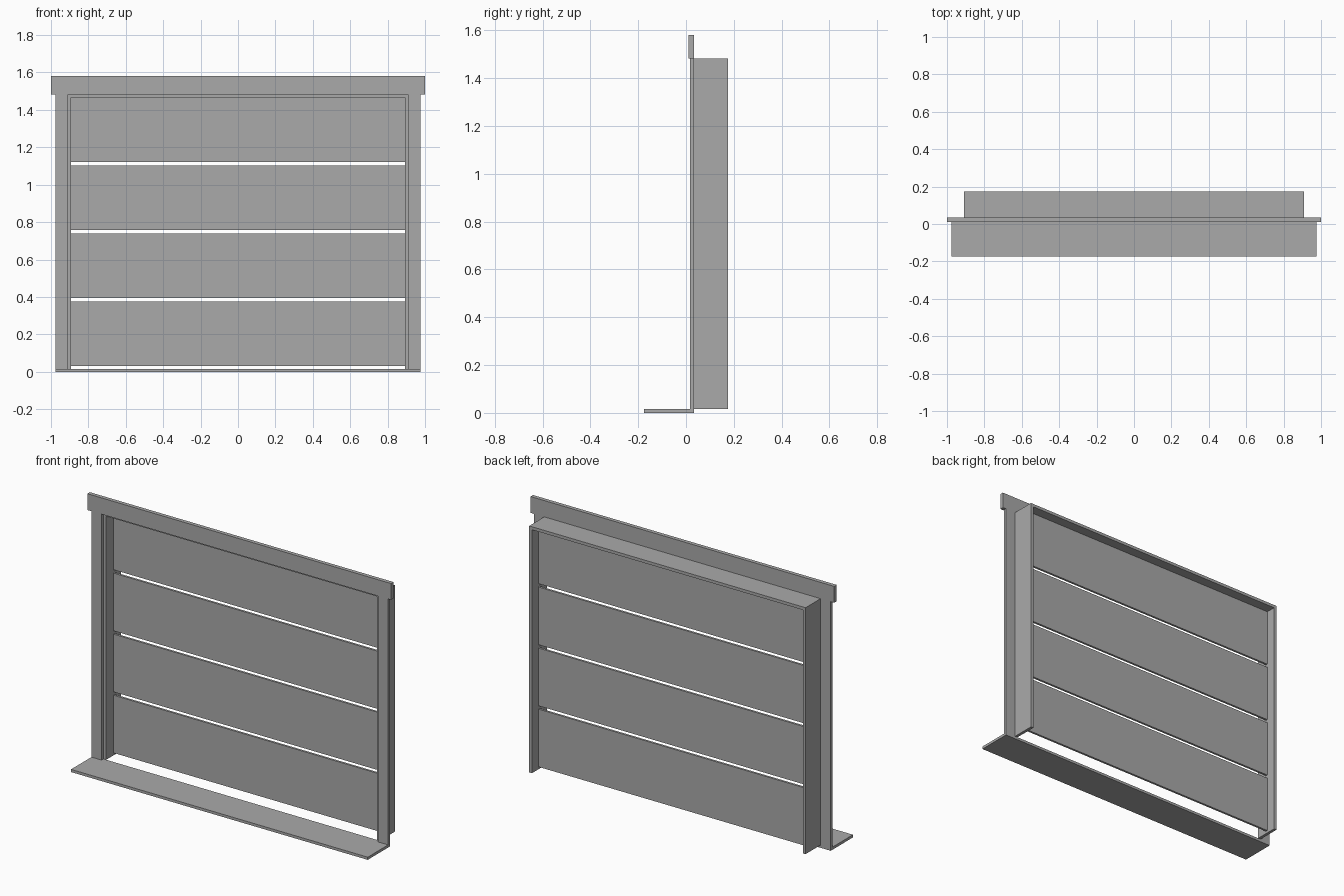
import bpy

if "Cube" in bpy.data.objects:
    bpy.data.objects.remove(bpy.data.objects["Cube"])

grey = bpy.data.materials.new("mid_grey")
grey.diffuse_color = (0.4, 0.4, 0.4, 1)
grey.use_nodes = True
grey.node_tree.nodes["Principled BSDF"].inputs["Base Color"].default_value = grey.diffuse_color


def extrude_profile(name, outline, y0, y1):
    """Solid made from an (x, z) outline swept from y0 to y1."""
    n = len(outline)
    verts = [(x, y, z) for y in (y0, y1) for x, z in outline]
    faces = [tuple(range(n)), tuple(reversed(range(n, 2 * n)))]
    faces += [(i, i + n, (i + 1) % n + n, (i + 1) % n) for i in range(n)]
    mesh = bpy.data.meshes.new(name)
    mesh.from_pydata(verts, [], faces)
    mesh.materials.append(grey)
    obj = bpy.data.objects.new(name, mesh)
    bpy.context.collection.objects.link(obj)
    return obj


def board(name, x0, x1, y0, y1, z0, z1):
    return extrude_profile(name, [(x0, z0), (x1, z0), (x1, z1), (x0, z1)], y0, y1)


FRONT, WALL, BACK = 0.0165, 0.034, 0.175   # trim face, trim back, jamb back
SILL, HEAD = 0.016, 1.483                  # sill top, header underside
OUT, IN = 0.91, 0.892                      # jamb outer and inner half widths

# Sill plate and header board
board("sill", -0.977, 0.977, -0.175, WALL, 0, SILL)
board("header", -1, 1, 0.0105, WALL, HEAD, 1.58)

# Flat trim on each side of the opening
for side, s in (("left", -1), ("right", 1)):
    a, b = sorted((s * OUT, s * 0.977))
    board(side + "_trim", a, b, FRONT, WALL, SILL, HEAD)

# Jamb frame: one inverted U behind the trim
top = HEAD - 0.018
extrude_profile("jamb_frame", [
    (-OUT, SILL), (-IN, SILL), (-IN, top), (IN, top),
    (IN, SILL), (OUT, SILL), (OUT, HEAD), (-OUT, HEAD)], WALL, BACK)

# Four door panels with narrow gaps
for i in range(4):
    z = 0.031 + i * 0.3635
    board(f"door_panel_{i + 1}", -IN, IN, 0.102, 0.115, z, z + 0.3435)
